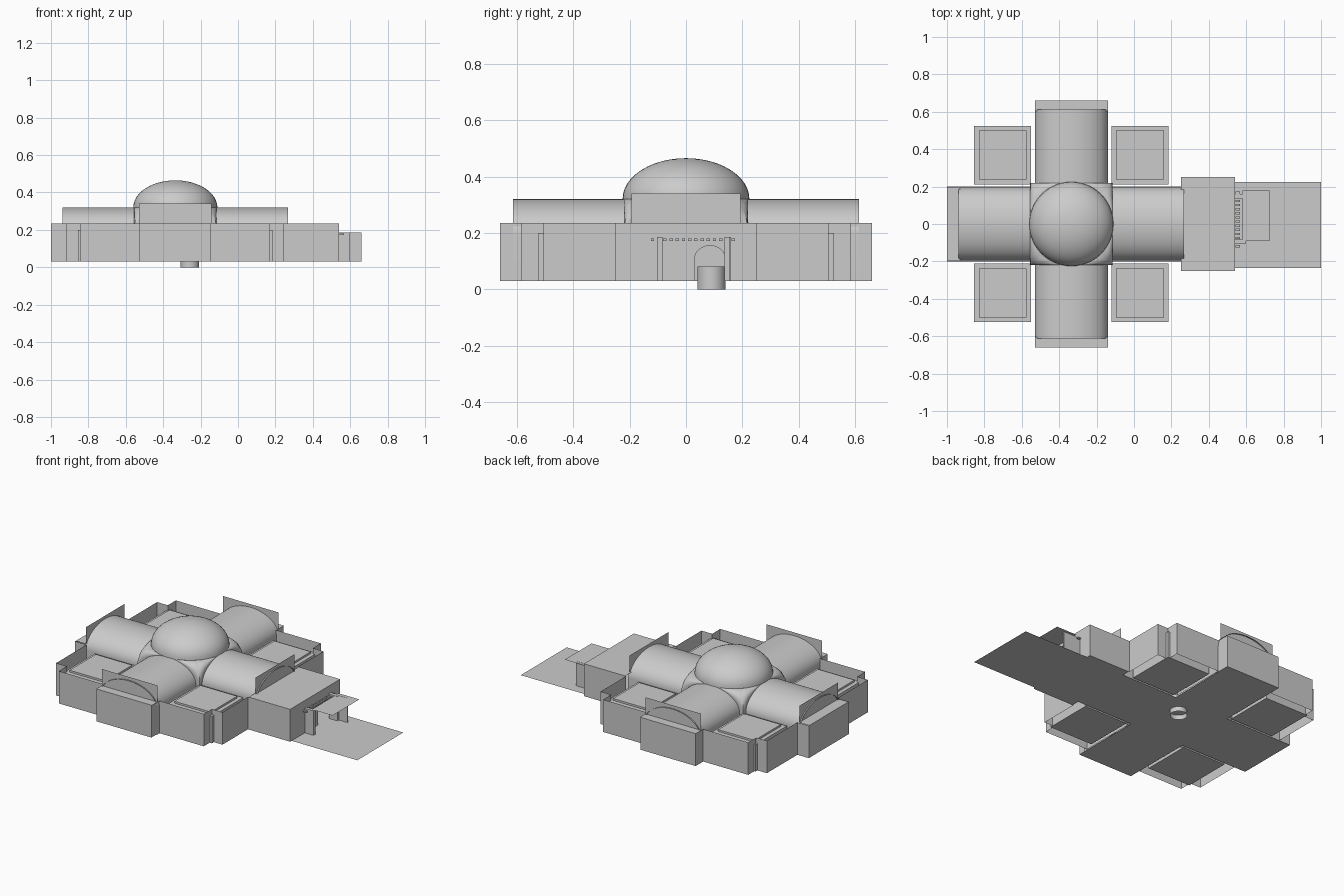
import bpy
from math import sin, cos, pi, sqrt

if "Cube" in bpy.data.objects:
    bpy.data.objects.remove(bpy.data.objects["Cube"])

CX = -0.335                 # centre of the crossing
Z0, ZW = 0.03, 0.235        # floor level, wall top
SPRING, RISE = 0.195, 0.125  # vault spring height and rise
HALF, SQ, DOME_R = 0.195, 0.22, 0.225


def mesh(name, verts, faces, smooth=False):
    me = bpy.data.meshes.new(name)
    me.from_pydata(verts, [], faces)
    me.update()
    ob = bpy.data.objects.new(name, me)
    bpy.context.collection.objects.link(ob)
    if smooth:
        bpy.context.view_layer.objects.active = ob
        ob.select_set(True)
        bpy.ops.object.shade_smooth_by_angle(angle=0.6)
        ob.select_set(False)
    return ob


def sheet(name, x0, x1, y0, y1, z):
    return mesh(name, [(x0, y0, z), (x1, y0, z), (x1, y1, z), (x0, y1, z)], [(0, 1, 2, 3)])


def box(name, x0, x1, y0, y1, z0, z1):
    v = [(x, y, z) for z in (z0, z1) for x, y in ((x0, y0), (x1, y0), (x1, y1), (x0, y1))]
    f = [(3, 2, 1, 0), (4, 5, 6, 7)] + [(i, (i + 1) % 4, (i + 1) % 4 + 4, i + 4) for i in range(4)]
    return mesh(name, v, f)


def grid(name, rows, closed=False, smooth=True):
    n = len(rows[0])
    v = [p for r in rows for p in r]
    f = []
    for i in range(len(rows) - 1):
        for j in range(n if closed else n - 1):
            k = (j + 1) % n
            f.append((i * n + j, i * n + k, (i + 1) * n + k, (i + 1) * n + j))
    return mesh(name, v, f, smooth)


# Outer wall: thin vertical sheets around the notched cross plan (upper half mirrored)
half = [(0.54, 0.25), (0.245, 0.25), (0.245, 0.505), (0.17, 0.505), (0.17, 0.585),
        (-0.145, 0.585), (-0.145, 0.66), (-0.53, 0.66), (-0.53, 0.585), (-0.845, 0.585),
        (-0.845, 0.505), (-0.92, 0.505), (-0.92, 0.2), (-1.0, 0.2)]
plan = half + [(x, -y) for x, y in reversed(half)]
grid("outer_wall", [[(x, y, z) for x, y in reversed(plan)] for z in (ZW, Z0)], smooth=False)

# Vestibule front wall with arched doorway
arch = [(0.085 + 0.055 * cos(pi * i / 16), 0.105 + 0.05 * sin(pi * i / 16)) for i in range(17)]
outline = [(-0.25, Z0), (-0.25, ZW), (0.25, ZW), (0.25, Z0), (0.14, Z0)] + arch + [(0.03, Z0)]
mesh("entrance_wall", [(0.54, y, z) for y, z in reversed(outline)], [tuple(range(len(outline)))])
sheet("vestibule_roof", 0.25, 0.54, -0.25, 0.25, ZW)

# Floors
sheet("long_floor", -1.0, 0.25, -0.2, 0.2, Z0)
sheet("vestibule_floor", 0.25, 0.54, -0.25, 0.25, Z0)
sheet("porch_floor", 0.54, 1.0, -0.235, 0.225, Z0)
for s in (-1, 1):
    y0, y1 = sorted((0.2 * s, 0.66 * s))
    sheet("side_arm_floor", -0.53, -0.145, y0, y1, Z0)


# Arms: (direction, outer end of vault, outer end of building)
def turn(k, r, t, z):
    """radial distance r and sideways t for arm k, into world space"""
    c, s = (1, 0, -1, 0)[k], (0, 1, 0, -1)[k]
    return (CX + c * r - s * t, s * r + c * t, z)


prof = [(HALF, Z0)] + [(HALF * cos(pi * i / 32), SPRING + RISE * sin(pi * i / 32))
                       for i in range(33)] + [(-HALF, Z0)]
for k, end, outer in ((0, 0.595, None), (1, 0.605, 0.66), (2, 0.595, 0.665), (3, 0.605, 0.66)):
    grid("arm_vault", [[turn(k, r, t, z) for t, z in prof] for r in (SQ, end + 0.008)])
    # end panel standing above the walls
    mesh("gable_panel", [turn(k, end, t, z) for t, z in
                         ((-0.194, ZW), (0.194, ZW), (0.194, 0.34), (-0.194, 0.34))], [(0, 1, 2, 3)])
    if outer:
        mesh("niche_roof", [turn(k, r, t, ZW) for r, t in
                            ((end, -0.195), (outer, -0.195), (outer, 0.195), (end, 0.195))],
             [(0, 1, 2, 3)])
    # crossing arch face between the vault and the wider crossing square
    grid("crossing_arch", [[turn(k, SQ, t, z) for t, z in prof],
                           [turn(k, SQ, t * SQ / HALF, z) for t, z in prof]])
    # pendentive quarter: arch line on the square up to the dome ring
    rows = []
    for i in range(7):
        u = i / 6
        row = []
        for j in range(25):
            a = -pi / 4 + j / 24 * pi / 2
            t = SQ * sin(a) / cos(a)
            za = SPRING + RISE * sqrt(max(0, 1 - (t / SQ) ** 2))
            rb = SQ / cos(a)
            w = sin(u * pi / 2)
            r = DOME_R + (rb - DOME_R) * cos(u * pi / 2)
            z = za + (0.32 - za) * w
            row.append(turn(k, r * cos(a), r * sin(a), z))
        rows.append(row)
    grid("pendentive", rows)
    # corner of the crossing piers
    mesh("crossing_pier", [turn(k, SQ, s, z) for z in (Z0, SPRING) for s in (HALF, SQ)],
         [(0, 1, 3, 2)])

# Dome
rows = []
for i in range(13):
    a = pi / 2 * min(i / 12, 0.999)
    rows.append([(CX + DOME_R * cos(a) * cos(b), DOME_R * cos(a) * sin(b), 0.32 + 0.145 * sin(a))
                 for b in (2 * pi * j / 48 for j in range(48))])
grid("dome", rows, closed=True)

# Corner rooms with a stepped flat roof
for sx in (-1, 1):
    for sy in (-1, 1):
        x0, x1 = sorted((CX + 0.215 * sx, CX + 0.52 * sx))
        y0, y1 = sorted((0.212 * sy, 0.525 * sy))
        box("corner_room", x0, x1, y0, y1, Z0, 0.2)
        box("corner_room_roof", x0 + 0.025, x1 - 0.025, y0 + 0.025, y1 - 0.025, 0.2, 0.212)

# Round well projecting below the floor
ring = [(-0.258 + 0.05 * cos(2 * pi * j / 32), 0.09 + 0.05 * sin(2 * pi * j / 32)) for j in range(32)]
grid("well", [[(x, y, z) for x, y in ring] for z in (0.0, 0.08)], closed=True)

# Entrance porch: side posts, canopy and a small slatted strip
box("porch_post_left", 0.54, 0.60, -0.103, -0.083, Z0, 0.185)
box("porch_post_right", 0.54, 0.60, 0.137, 0.16, Z0, 0.185)
box("porch_fin", 0.60, 0.66, 0.152, 0.16, Z0, 0.185)
sheet("canopy", 0.58, 0.725, -0.09, 0.178, 0.184)
for i in range(14):
    y = -0.125 + i * 0.022
    box("porch_slat", 0.542, 0.566, y, y + 0.012, 0.172, 0.18)
